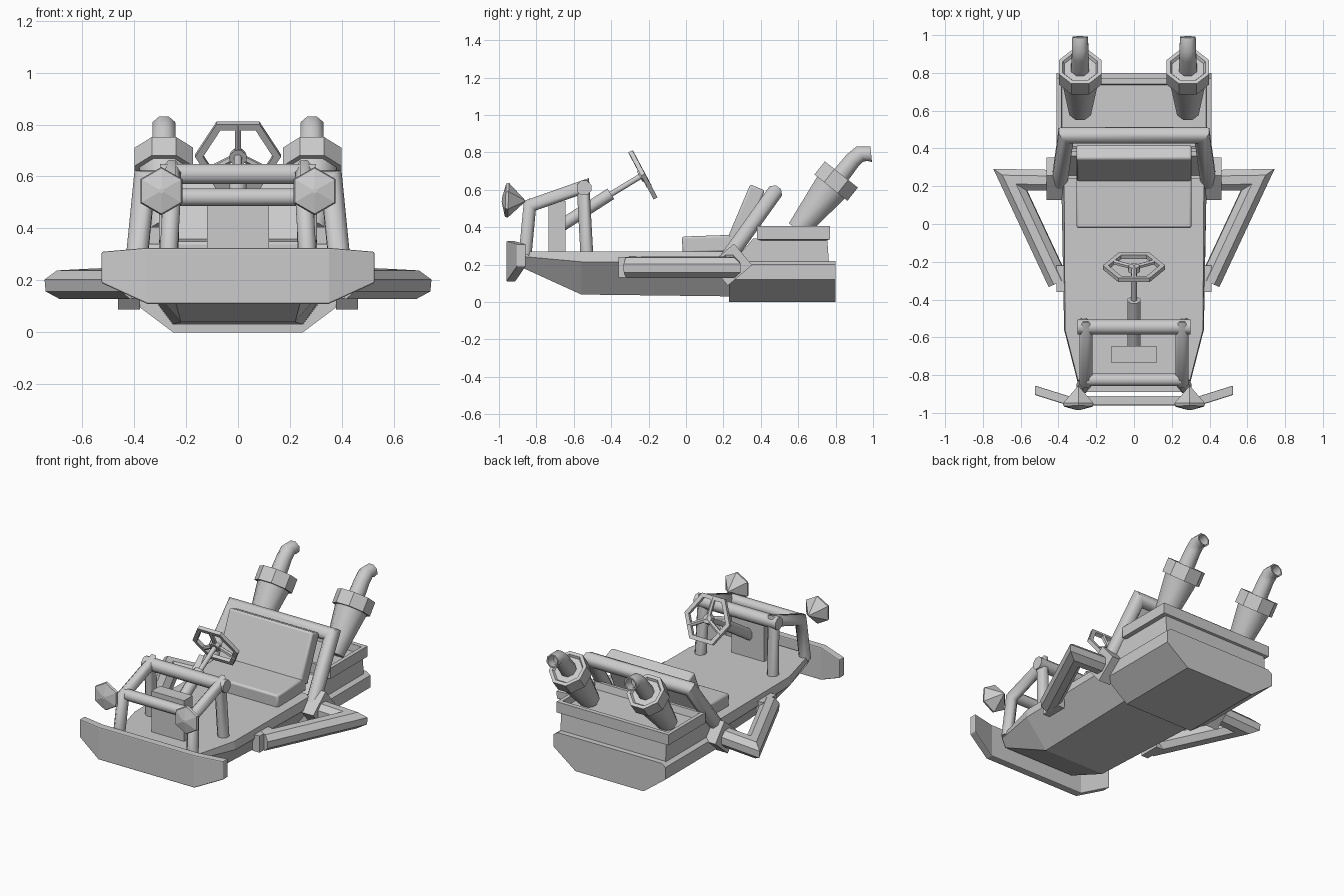
import bpy, bmesh, math
from mathutils import Vector, Matrix

cube = bpy.data.objects.get("Cube")
if cube:
    bpy.data.objects.remove(cube)

grey = bpy.data.materials.new("plain grey")
grey.use_nodes = True
COL = (0.6, 0.6, 0.6, 1)
grey.diffuse_color = COL
grey.node_tree.nodes["Principled BSDF"].inputs["Base Color"].default_value = COL


def finish(name, bm, smooth=None, bevel=0):
    bmesh.ops.recalc_face_normals(bm, faces=bm.faces)
    me = bpy.data.meshes.new(name)
    bm.to_mesh(me)
    bm.free()
    me.materials.append(grey)
    ob = bpy.data.objects.new(name, me)
    bpy.context.collection.objects.link(ob)
    if bevel:
        mod = ob.modifiers.new("bevel", "BEVEL")
        mod.width, mod.segments = bevel, 2
    if smooth:
        bpy.ops.object.select_all(action="DESELECT")
        ob.select_set(True)
        bpy.context.view_layer.objects.active = ob
        bpy.ops.object.shade_smooth_by_angle(angle=math.radians(smooth))
    return ob


def loft(name, rings, smooth=None, closed=False, bevel=0):
    """Skin a row of matching rings; cap the ends unless closed."""
    bm = bmesh.new()
    vs = [[bm.verts.new(p) for p in r] for r in rings]
    n = len(vs[0])
    pairs = list(zip(vs, vs[1:])) + ([(vs[-1], vs[0])] if closed else [])
    for a, b in pairs:
        for i in range(n):
            j = (i + 1) % n
            bm.faces.new((a[i], a[j], b[j], b[i]))
    if not closed:
        bm.faces.new(vs[0])
        bm.faces.new(vs[-1])
    return finish(name, bm, smooth, bevel)


def frame(d):
    side = Vector((1, 0, 0)) if abs(d.x) < 0.9 else Vector((0, 0, 1))
    v = d.cross(side).normalized()
    return v.cross(d), v


def ring(c, d, r, n, turn=0.0):
    u, v = frame(d.normalized())
    angs = [math.tau * (i + turn) / n for i in range(n)]
    return [c + u * r * math.cos(a) + v * r * math.sin(a) for a in angs]


def tube(name, pts, r, n=8, smooth=50):
    """Round bar along a path with mitred corners."""
    p = [Vector(q) for q in pts]
    rings = [ring(p[0], p[1] - p[0], r, n, 0.5)]
    for i in range(1, len(p)):
        d = (p[i] - p[i - 1]).normalized()
        e = (p[i + 1] - p[i]).normalized() if i + 1 < len(p) else d
        m = (d + e).normalized()
        rings.append([q + d * ((p[i] - q).dot(m) / d.dot(m)) for q in rings[-1]])
    return loft(name, rings, smooth)


def lathe(name, start, axis, profile, n=8, turn=0.5, smooth=None):
    """Turned part from (distance, radius) pairs along an axis."""
    s, a = Vector(start), Vector(axis).normalized()
    return loft(name, [ring(s + a * t, a, r, n, turn) for t, r in profile], smooth)


def box(name, c, size, pitch=0, bevel=0):
    bm = bmesh.new()
    m = Matrix.Translation(c) @ Matrix.Rotation(math.radians(pitch), 4, "X")
    bmesh.ops.create_cube(bm, size=1, matrix=m @ Matrix.Diagonal((*size, 1)))
    return finish(name, bm, 40 if bevel else None, bevel)


def section(y, half):
    return [(x, y, z) for x, z in half] + [(-x, y, z) for x, z in reversed(half)]


def rect(x, y0, y1, z):
    return [(x, y0, z), (x, y1, z), (-x, y1, z), (-x, y0, z)]


# Boat-like floor body with a rising nose
loft("hull", [
    section(-0.89, [(0.28, 0.27), (0.285, 0.245), (0.26, 0.19)]),
    section(-0.56, [(0.365, 0.27), (0.37, 0.215), (0.22, 0.04)]),
    section(0.24, [(0.37, 0.27), (0.385, 0.21), (0.25, 0.03)])])

# Engine bay: chamfered base, inset body and open rim
base = [(0.38, 0.22), (0.41, 0.2), (0.41, 0.12), (0.25, 0)]
loft("engine_base", [section(0.23, base), section(0.8, base)])
loft("engine_body", [rect(0.385, 0.24, 0.765, 0.2), rect(0.385, 0.36, 0.755, 0.34)])
loft("engine_rim", [rect(0.385, 0.4, 0.75, 0.33), rect(0.41, 0.38, 0.77, 0.335),
                    rect(0.41, 0.38, 0.77, 0.405), rect(0.385, 0.4, 0.74, 0.405),
                    rect(0.38, 0.41, 0.735, 0.36)])

# Swept front bumper plate
stations = [(-0.525, -0.875, 0.19, 0.31), (-0.35, -0.93, 0.11, 0.325)]
stations += [(-x, y, a, b) for x, y, a, b in reversed(stations)]
loft("front_bumper", [[(x, y - 0.03, a), (x, y - 0.03, b), (x, y + 0.02, b), (x, y + 0.02, a)]
                      for x, y, a, b in stations], bevel=0.006)

# Front cage
for s, side in ((1, "left"), (-1, "right")):
    tube(side + "_cage_rail", [(s * 0.27, -0.86, 0.25), (s * 0.255, -0.835, 0.515),
                               (s * 0.255, -0.55, 0.615), (s * 0.265, -0.53, 0.25)], 0.037)
    # Headlight with a pointed back
    lathe(side + "_headlight", (s * 0.295, -0.86, 0.54), (0, -1, 0.04),
          [(0, 0.004), (0.09, 0.093), (0.105, 0.088), (0.125, 0.01)], 6)
    # Side rail with its mounts
    tube(side + "_side_rail", [(s * 0.37, 0.23, 0.2), (s * 0.655, 0.235, 0.185),
                               (s * 0.4, -0.31, 0.185)], 0.06, smooth=40)
    box(side + "_rear_mount", (s * 0.42, 0.24, 0.2), (0.085, 0.17, 0.15), 40)
    box(side + "_front_mount", (s * 0.385, -0.29, 0.185), (0.05, 0.14, 0.11))
    # Exhaust stack: cone, collar and bent outlet
    foot, up = Vector((s * 0.285, 0.595, 0.385)), Vector((0, 0.62, 0.78))
    lathe(side + "_exhaust_cone", foot, up, [(0, 0.062), (0.31, 0.105)], smooth=50)
    lathe(side + "_exhaust_collar", foot + up * 0.29, up,
          [(0, 0.105), (0.0, 0.122), (0.09, 0.122), (0.09, 0.1), (0.075, 0.09)])
    tip = foot + up * 0.36
    outlet = [(tip, up, 0.052), (tip + up * 0.12, up, 0.048),
              (tip + Vector((0, 0.115, 0.128)), Vector((0, 0.85, 0.5)), 0.047),
              (Vector((s * 0.285, 0.99, 0.79)), Vector((0, 1, 0.1)), 0.045),
              (Vector((s * 0.285, 0.99, 0.79)), Vector((0, 1, 0.1)), 0.036),
              (Vector((s * 0.285, 0.93, 0.78)), Vector((0, 1, 0.1)), 0.034)]
    loft(side + "_exhaust_outlet", [ring(c, d, r, 8, 0.5) for c, d, r in outlet], 50)

tube("cage_front_bar", [(-0.25, -0.825, 0.52), (0.25, -0.825, 0.52)], 0.036)
tube("cage_rear_bar", [(-0.3, -0.545, 0.61), (0.3, -0.545, 0.61)], 0.042)

# Dashboard post and steering
box("dash_post", (0, -0.69, 0.4), (0.24, 0.09, 0.28))
lathe("steering_column", (0, -0.68, 0.4), (0, 0.42, 0.27), [(0, 0.036), (0.33, 0.036)], smooth=50)
lathe("steering_shaft", (0, -0.42, 0.565), (0, 0.19, 0.115), [(0, 0.016), (0.23, 0.016)], smooth=50)
hub, axis = Vector((0, -0.23, 0.68)), Vector((0, 0.88, 0.47))
rim = zip(*[ring(hub + axis * t, axis, r, 6)
            for t, r in ((-0.012, 0.165), (0.012, 0.165), (0.012, 0.135), (-0.012, 0.135))])
loft("steering_wheel", list(rim), closed=True)
lathe("steering_hub", hub - axis * 0.02, axis, [(0, 0.035), (0.03, 0.03)])
u, v = frame(axis.normalized())
top = v if v.z > 0 else -v
for i in range(3):
    a = math.tau * i / 3
    tube("steering_spoke_%d" % (i + 1),
         [hub, hub + (top * math.cos(a) + u * math.sin(a)) * 0.138], 0.014, 6)

# Bench seat and the hoop behind it
box("seat_cushion", (0, 0.13, 0.31), (0.61, 0.3, 0.09), 2, 0.012)
box("seat_back", (0, 0.32, 0.465), (0.61, 0.085, 0.32), -23, 0.012)
tube("seat_hoop", [(-0.395, 0.22, 0.23), (-0.36, 0.47, 0.58),
                   (0.36, 0.47, 0.58), (0.395, 0.22, 0.23)], 0.045)
